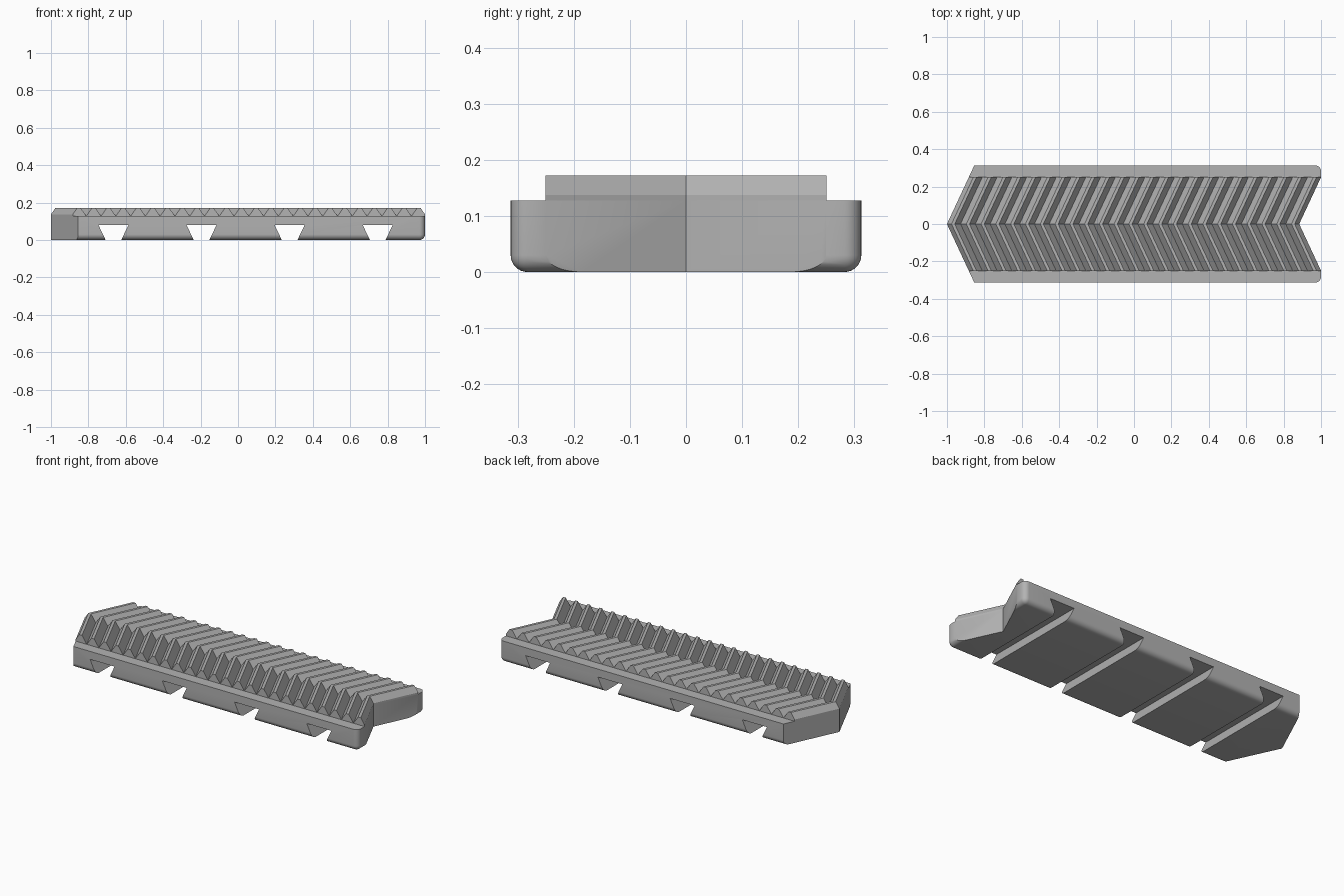
import bpy
import bmesh
import math

if "Cube" in bpy.data.objects:
    bpy.data.objects.remove(bpy.data.objects["Cube"], do_unlink=True)

HALF_WIDTH, BODY_TOP = 0.3125, 0.127
RACK_HALF, RACK_TOP, END_LIP = 0.25, 0.172, 0.137
SKEW = 0.1166 / RACK_HALF      # sideways run of the chevron per unit of width
NOTCH_X = 1 - SKEW * RACK_HALF
TEETH, ROUND = 24, 0.03

grey = bpy.data.materials.new("plain grey")
grey.use_nodes = True
colour = (0.45, 0.45, 0.45, 1)
grey.diffuse_color = colour
grey.node_tree.nodes["Principled BSDF"].inputs["Base Color"].default_value = colour


def make_object(name, bm):
    bmesh.ops.recalc_face_normals(bm, faces=bm.faces[:])
    mesh = bpy.data.meshes.new(name)
    bm.to_mesh(mesh)
    bm.free()
    mesh.materials.append(grey)
    obj = bpy.data.objects.new(name, mesh)
    bpy.context.collection.objects.link(obj)
    return obj


def sweep(name, profile, stations):
    """Closed x-z profile swept along y; each station is (y, x shift)."""
    bm = bmesh.new()
    rings = [[bm.verts.new((x + dx, y, z)) for x, z in profile] for y, dx in stations]
    n = len(profile)
    for a, b in zip(rings, rings[1:]):
        for i in range(n):
            j = (i + 1) % n
            bm.faces.new((a[i], a[j], b[j], b[i]))
    bm.faces.new(rings[0])
    bm.faces.new(rings[-1])
    return make_object(name, bm)


def chevron(half):
    return [(-half, SKEW * half), (0, 0), (half, SKEW * half)]


def cut(target, cutter):
    cutter.hide_render = True
    mod = target.modifiers.new(cutter.name, "BOOLEAN")
    mod.operation, mod.solver, mod.object = "DIFFERENCE", "EXACT", cutter
    bpy.context.view_layer.objects.active = target
    bpy.ops.object.modifier_apply(modifier=mod.name)
    bpy.data.objects.remove(cutter, do_unlink=True)


# Body block, rounded along the bottom and on the right-end corners
bm = bmesh.new()
bmesh.ops.create_cube(bm, size=1)
for v in bm.verts:
    v.co.x = 1 if v.co.x > 0 else -1.2
    v.co.y *= 2 * HALF_WIDTH
    v.co.z = BODY_TOP if v.co.z > 0 else 0


def is_rounded(edge):
    a, b = (v.co for v in edge.verts)
    bottom = a.z == b.z == 0 and max(a.x, b.x) == 1
    corner = a.z != b.z and a.x == b.x == 1
    return bottom or corner


bmesh.ops.bevel(bm, geom=[e for e in bm.edges if is_rounded(e)], offset=ROUND,
                segments=8, profile=0.5, affect="EDGES", clamp_overlap=True)
body = make_object("rail_body", bm)

# Pointed left end and notched right end
far = 0.5
cut(body, sweep("point_cutter", [(-2, -far), (-1, -far), (-1, far), (-2, far)], chevron(far)))
cut(body, sweep("notch_cutter",
                [(NOTCH_X, -far), (2, -far), (2, far), (NOTCH_X, far)], chevron(far)))

# Dovetail slots across the underside
for i in range(4):
    x = -0.666 + i * 0.471
    slot = [(x - 0.041, -0.002), (x + 0.041, -0.002), (x + 0.08, 0.08), (x - 0.08, 0.08)]
    cut(body, sweep("slot_cutter", slot, [(-far, 0), (far, 0)]))

bpy.ops.object.select_all(action="DESELECT")
body.select_set(True)
bpy.context.view_layer.objects.active = body
bpy.ops.object.shade_smooth_by_angle(angle=math.radians(30))

# Herringbone rack: flat-topped ridges with a small lip at each end
valley, base, flank = BODY_TOP + 0.0005, 0.12, 0.031
lip_run = flank * (END_LIP - valley) / (RACK_TOP - valley)
start = -1 - lip_run
pitch = (NOTCH_X + 1 + 2 * lip_run) / TEETH
profile = [(-1, base), (-1, END_LIP)]
for i in range(TEETH):
    x = start + i * pitch
    if i:
        profile.append((x, valley))
    profile += [(x + flank, RACK_TOP), (x + pitch - flank, RACK_TOP)]
profile += [(NOTCH_X, END_LIP), (NOTCH_X, base)]
sweep("herringbone_teeth", profile, chevron(RACK_HALF))
